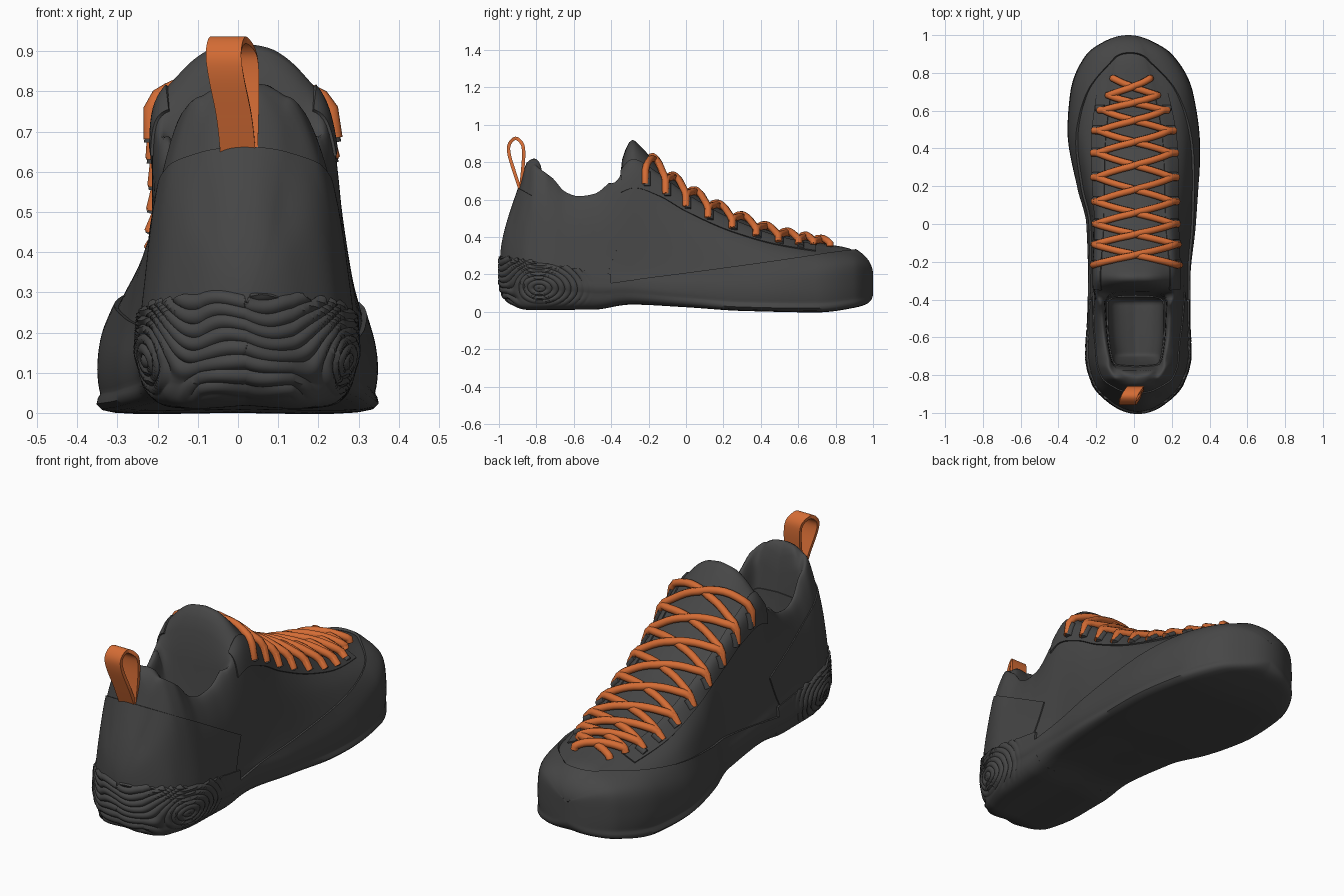
import bpy, bmesh, math
from mathutils import Vector

default_cube = bpy.data.objects.get("Cube")
if default_cube:
    bpy.data.objects.remove(default_cube, do_unlink=True)


def make_material(name, colour):
    mat = bpy.data.materials.new(name)
    mat.use_nodes = True
    mat.diffuse_color = colour
    mat.node_tree.nodes["Principled BSDF"].inputs["Base Color"].default_value = colour
    return mat


GREY = make_material("charcoal grey", (0.062, 0.062, 0.062, 1))
ORANGE = make_material("burnt orange", (0.66, 0.15, 0.035, 1))


def channel(*knots):
    """Smooth value along the shoe, free of overshoot, read by end-to-end angle."""
    ts = [math.acos(-y) for y, _ in knots]
    vs = [v for _, v in knots]
    d = [(vs[i + 1] - vs[i]) / (ts[i + 1] - ts[i]) for i in range(len(ts) - 1)]
    inner = [0 if a * b <= 0 else 2 * a * b / (a + b) for a, b in zip(d, d[1:])]
    m = [d[0]] + inner + [d[-1]]

    def value(t):
        i = max(k for k in range(len(d)) if k == 0 or ts[k] <= t)
        h = ts[i + 1] - ts[i]
        s = min(max((t - ts[i]) / h, 0), 1)
        r = 1 - s
        return (vs[i] * (1 + 2 * s) * r * r + h * m[i] * s * r * r
                + vs[i + 1] * s * s * (3 - 2 * s) - h * m[i + 1] * s * s * r)
    return value


# Outline, sole, widest band, rim, and crown (or floor inside the opening)
left_x = channel((-1, .02), (-.95, -.12), (-.85, -.215), (-.7, -.25), (-.3, -.24), (0, -.25),
                 (.2, -.3), (.5, -.35), (.7, -.335), (.9, -.25), (.97, -.15), (1, -.03))
right_x = channel((-1, .02), (-.95, .16), (-.85, .255), (-.7, .295), (-.3, .295), (0, .325),
                  (.4, .348), (.7, .31), (.9, .2), (.97, .09), (1, -.03))
centre_x = channel((-1, .02), (-.85, .015), (-.5, .01), (0, .005), (.5, 0), (.9, -.02), (1, -.03))
sole_z = channel((-1, .17), (-.97, .08), (-.85, .03), (-.5, .03), (-.3, .055), (0, .04),
                 (.3, .02), (.7, .012), (.9, .035), (.98, .06), (1, .1))
corner = channel((-1, .75), (-.6, .78), (0, .87), (.3, .92), (1, .92))
band_z = channel((-1, .25), (-.8, .33), (-.3, .25), (0, .22), (.4, .21), (.9, .24), (1, .2))
rim_x = channel((-1, 0), (-.93, .09), (-.86, .12), (-.75, .16), (-.6, .19), (-.4, .205),
                (-.3, .215), (0, .195), (.4, .185), (.7, .14), (.88, .1), (1, 0))
rim_z = channel((-1, .27), (-.97, .42), (-.93, .5), (-.86, .68), (-.82, .76), (-.77, .745),
                (-.72, .69), (-.65, .62), (-.58, .6), (-.5, .61), (-.36, .71), (-.28, .75),
                (-.15, .7), (0, .6), (.25, .47), (.5, .385), (.75, .335), (.9, .31),
                (.97, .27), (1, .2))
crown_z = channel((-1, .27), (-.97, .46), (-.9, .67), (-.86, .8), (-.82, .82), (-.79, .77),
                  (-.74, .36), (-.7, .25), (-.42, .25), (-.39, .3), (-.35, .8), (-.29, .92),
                  (-.24, .88), (-.15, .78), (0, .66), (.25, .52), (.5, .42), (.75, .365),
                  (.88, .34), (.96, .29), (1, .2))
openness = channel((-1, 0), (-.83, 0), (-.72, 1), (-.42, 1), (-.35, 0), (1, 0))


def mix(a, b, f):
    return a + (b - a) * f


def spline(points, u):
    """Catmull-Rom point at parameter u along a list of vectors."""
    i = min(int(u), len(points) - 2)
    s = u - i
    b, c = points[i], points[i + 1]
    a = points[i - 1] if i else b
    d = points[i + 2] if i + 2 < len(points) else c
    return (b * 2 + (c - a) * s + (a * 2 - b * 5 + c * 4 - d) * s ** 2
            + (b * 3 - a - c * 3 + d) * s ** 3) / 2


def half_section(t, side):
    """Control points from sole centre, up the side, over the rim to the crown."""
    xl, xr = left_x(t), right_x(t)
    mid, w = (xl + xr) / 2, (xr - xl) / 2 * .965
    top, zb, cut, band, rx, rz, cz, o = (f(t) for f in (
        centre_x, sole_z, corner, band_z, rim_x, rim_z, crown_z, openness))
    edge = mid + side * w * .95
    rim = top + side * rx
    xz = [(mid, zb), (mid + side * w * cut, zb), (mid + side * w * .98, mix(zb, band, 1.1 - cut)),
          (mid + side * w, mix(zb, band, .55)), (edge, band),
          (mix(edge, rim, .38), mix(band, rz, .6)), (rim, rz),
          (top + side * rx * mix(.72, .82, o), mix(mix(rz, cz, .55), rz - .01, o)),
          (top + side * rx * mix(.38, .68, o), mix(mix(rz, cz, .9), cz + .08, o)), (top, cz)]
    return [Vector((x, -.988 * math.cos(t), z)) for x, z in xz]


def loft(y0, y1, n, lo, hi, m):
    """Skin both halves of the sections between two lengthwise positions."""
    bm = bmesh.new()
    t0, t1 = math.acos(-y0), math.acos(-y1)
    for side in (-1, 1):
        rows = []
        for i in range(n + 1):
            pts = half_section(mix(t0, t1, i / n), side)
            rows.append([bm.verts.new(spline(pts, mix(lo, hi, j / m))) for j in range(m + 1)])
        for a, b in zip(rows, rows[1:]):
            for j in range(m):
                quad = (a[j], a[j + 1], b[j + 1], b[j])
                bm.faces.new(quad if side < 0 else quad[::-1])
    bmesh.ops.remove_doubles(bm, verts=bm.verts, dist=.0004)
    bmesh.ops.recalc_face_normals(bm, faces=bm.faces)
    return bm


def trim(bm, *lines):
    """Cut away everything left of each line drawn in the side plane."""
    for (y0, z0), (y1, z1) in lines:
        bmesh.ops.bisect_plane(bm, geom=bm.verts[:] + bm.edges[:] + bm.faces[:], dist=1e-5,
                               plane_co=(0, y0, z0), plane_no=(0, z0 - z1, y1 - y0),
                               clear_outer=True)


def finish(name, bm, mat, thickness=0):
    mesh = bpy.data.meshes.new(name)
    for face in bm.faces:
        face.smooth = True
    bm.to_mesh(mesh)
    bm.free()
    mesh.materials.append(mat)
    obj = bpy.data.objects.new(name, mesh)
    bpy.context.collection.objects.link(obj)
    if thickness:
        shell = obj.modifiers.new("shell", 'SOLIDIFY')
        shell.thickness, shell.offset = thickness, 0
        split = obj.modifiers.new("crisp rim", 'EDGE_SPLIT')
        split.split_angle = math.radians(50)


def tube(name, points, radius, mat):
    data = bpy.data.curves.new(name, 'CURVE')
    data.dimensions = '3D'
    data.bevel_depth, data.bevel_resolution, data.use_fill_caps = radius, 2, True
    path = data.splines.new('POLY')
    path.points.add(len(points) - 1)
    for p, co in zip(path.points, points):
        p.co = (*co, 1)
    path.use_smooth = True
    data.materials.append(mat)
    bpy.context.collection.objects.link(bpy.data.objects.new(name, data))


# Upper with padded collar, footbed and tongue
finish("upper", loft(-1, 1, 160, 0, 9, 54), GREY)

# Rubber rand around the forefoot
rand = loft(-1, 1, 130, 0, 9, 45)
trim(rand, ((.1, .22), (.9, .325)), ((-.45, 0), (-.45, 1)))
finish("toe_rand", rand, GREY, .024)

# Heel cup
cup = loft(-1, 0, 90, 0, 9, 45)
trim(cup, ((-.9, .665), (-.36, .36)), ((-.36, .36), (-.5, 0)))
finish("heel_cup", cup, GREY, .012)

# Ridged heel rubber: contour rings on both flanks, wavy bars across the back
heel = loft(-1, -.35, 150, 0, 6, 130)
trim(heel, ((-1, .3), (-.4, .2)), ((-.4, 1), (-.4, 0)))
heel.normal_update()
for v in heel.verts:
    x, y, z = v.co
    rings = math.hypot(y + .78, (z - .13) * 1.5)
    flank = min(max(abs(x - .02) * 9 - 1, 0), 1)
    bars = z * 1.1 + .012 * math.sin(x * 28) + .2 * abs(x - .02)
    phase = mix(bars, rings, flank) + .006 * math.sin(x * 30 + z * 25)
    fade = min(max((-.5 - y) * 8, 0), 1) * min(max((z - .04) * 30, 0), 1)
    v.co += v.normal * .006 * fade * math.sin(phase * math.tau / .034)
finish("heel_rubber", heel, GREY, .024)

# Eyestays beside the tongue
finish("eyestays", loft(-.35, .7, 70, 5.5, 6.6, 10), GREY, .014)


def on_upper(y, side, u, lift):
    """Point held off the upper, u running 6 at the rim to 9 at the crown."""
    p = spline(half_section(math.acos(-y), side), u)
    return p + Vector((side * lift * (9 - u) / 5, 0, lift))


# Crossed laces, narrowing toward the toe, with their webbing loops
eyelets = [(-.22, 1), (-.11, 1), (0, 1), (.12, 1), (.25, 1), (.38, 1), (.5, 1),
           (.61, .95), (.69, .8), (.78, .65)]
for (y0, r0), (y1, r1) in zip(eyelets, eyelets[1:]):
    for side in (-1, 1):
        bar = []
        for k in range(-1, 18):
            f = k / 16
            across = 2 * f - 1
            reach = abs(across) * mix(r0, r1, f)
            drop = .012 if abs(across) > 1 else 0
            bar.append(on_upper(mix(y0, y1, min(max(f, 0), 1)), side if across > 0 else -side,
                                9 - 3 * reach, .02 - drop + side * .006 * (1 - across ** 2)))
        tube("lace", bar, .019, ORANGE)
for y, _ in eyelets[:-2]:
    for side in (-1, 1):
        tube("lace_loop", [on_upper(y + .01, side, 5.6 + k / 10, .006) for k in range(6)],
             .018, GREY)

# Heel pull loop: a slightly twisted ribbon
loop_path = [Vector(p) for p in ((0, -.885, .65), (-.01, -.915, .74), (-.03, -.945, .84),
                                 (-.036, -.945, .895), (-.025, -.912, .928),
                                 (0, -.877, .9), (.008, -.868, .85), (.008, -.873, .76),
                                 (.005, -.885, .65))]
ribbon = bmesh.new()
previous = None
for k in range(49):
    p = spline(loop_path, k / 6)
    pair = [ribbon.verts.new(p + Vector((dx, 0, 0))) for dx in (-.044, .044)]
    if previous:
        ribbon.faces.new((previous[0], previous[1], pair[1], pair[0]))
    previous = pair
finish("pull_loop", ribbon, ORANGE, .018)
